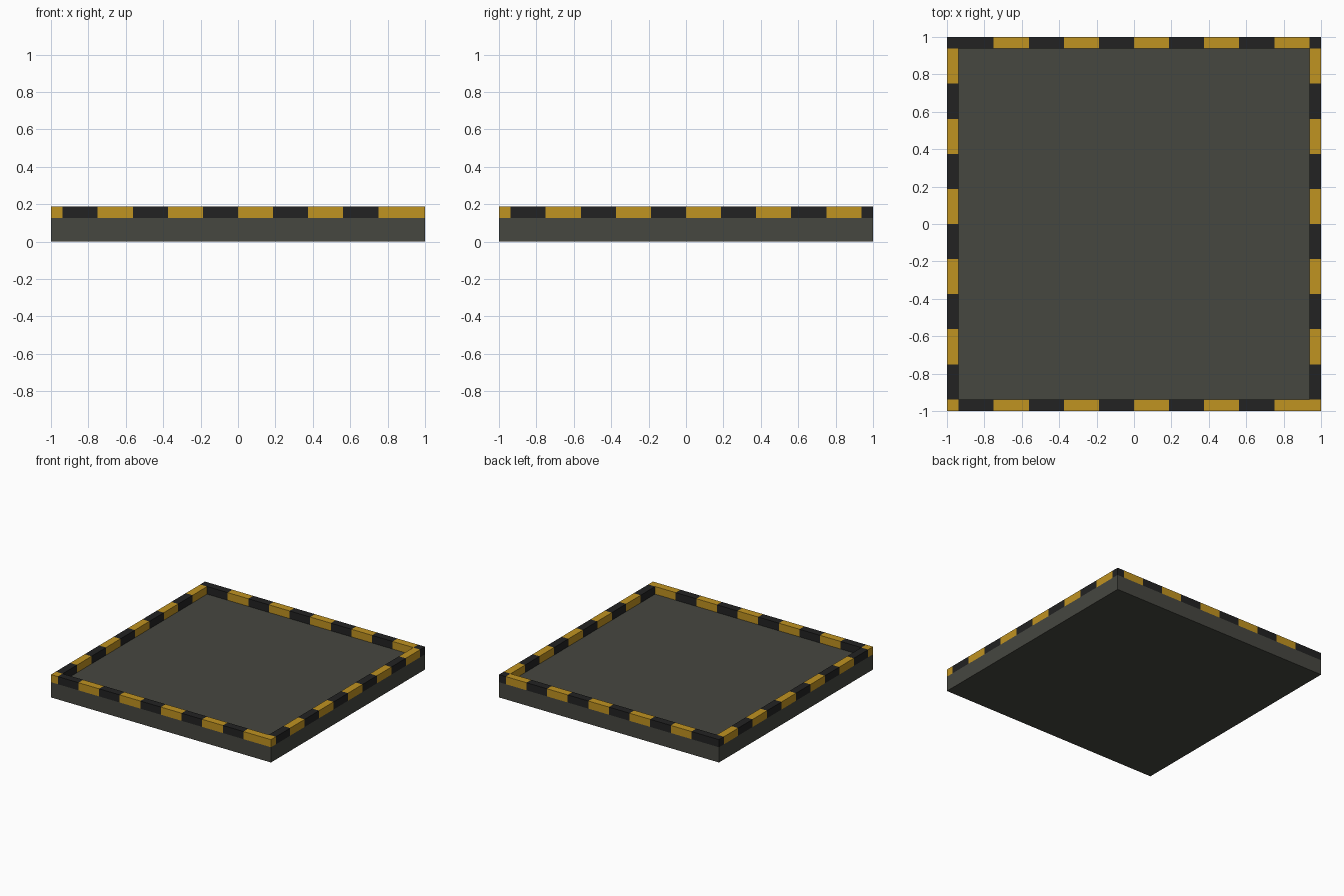
import bpy
import bmesh

cube = bpy.data.objects.get("Cube")
if cube:
    bpy.data.objects.remove(cube, do_unlink=True)

BORDER = 0.0625       # width and height of the raised rim
BASE_HEIGHT = 0.125
STRIPES = 10          # stripes per side, between the corners


def make_material(name, srgb):
    """Flat material from 0-255 sRGB values."""
    lin = [((c / 255 + 0.055) / 1.055) ** 2.4 for c in srgb]
    mat = bpy.data.materials.new(name)
    mat.use_nodes = True
    mat.diffuse_color = (*lin, 1)
    bsdf = mat.node_tree.nodes["Principled BSDF"]
    bsdf.inputs["Base Color"].default_value = (*lin, 1)
    bsdf.inputs["Roughness"].default_value = 0.9
    return mat


def add_object(name, bm, materials):
    mesh = bpy.data.meshes.new(name)
    bm.to_mesh(mesh)
    bm.free()
    for mat in materials:
        mesh.materials.append(mat)
    obj = bpy.data.objects.new(name, mesh)
    bpy.context.collection.objects.link(obj)
    return obj


grey = make_material("slab grey", (70, 71, 64))
black = make_material("stripe black", (34, 34, 34))
yellow = make_material("stripe yellow", (192, 147, 33))

# Base slab
bm = bmesh.new()
bmesh.ops.create_cube(bm, size=1)
bmesh.ops.scale(bm, vec=(2, 2, BASE_HEIGHT), verts=bm.verts)
bmesh.ops.translate(bm, vec=(0, 0, BASE_HEIGHT / 2), verts=bm.verts)
add_object("base_slab", bm, [grey])

# Rim: a flat ring of cells, thickened down onto the slab
inner = 1 - BORDER
lines = [-1] + [-inner + 2 * inner * k / STRIPES for k in range(STRIPES + 1)] + [1]
last = len(lines) - 2
bm = bmesh.new()
for i in range(last + 1):
    for j in range(last + 1):
        on_side, on_end = i in (0, last), j in (0, last)
        if not (on_side or on_end):
            continue
        x0, x1, y0, y1 = lines[i], lines[i + 1], lines[j], lines[j + 1]
        z = BASE_HEIGHT + BORDER
        face = bm.faces.new([bm.verts.new((x, y, z)) for x, y in
                             ((x0, y0), (x1, y0), (x1, y1), (x0, y1))])
        # Front corners are yellow, back corners black, stripes alternate
        if on_side and on_end:
            face.material_index = 1 if j == 0 else 0
        else:
            step = j if on_side else i
            face.material_index = (step + 1) % 2
bmesh.ops.remove_doubles(bm, verts=bm.verts, dist=0.0001)
rim = add_object("striped_rim", bm, [black, yellow])
thick = rim.modifiers.new("Thickness", "SOLIDIFY")
thick.thickness = BORDER
thick.offset = -1
